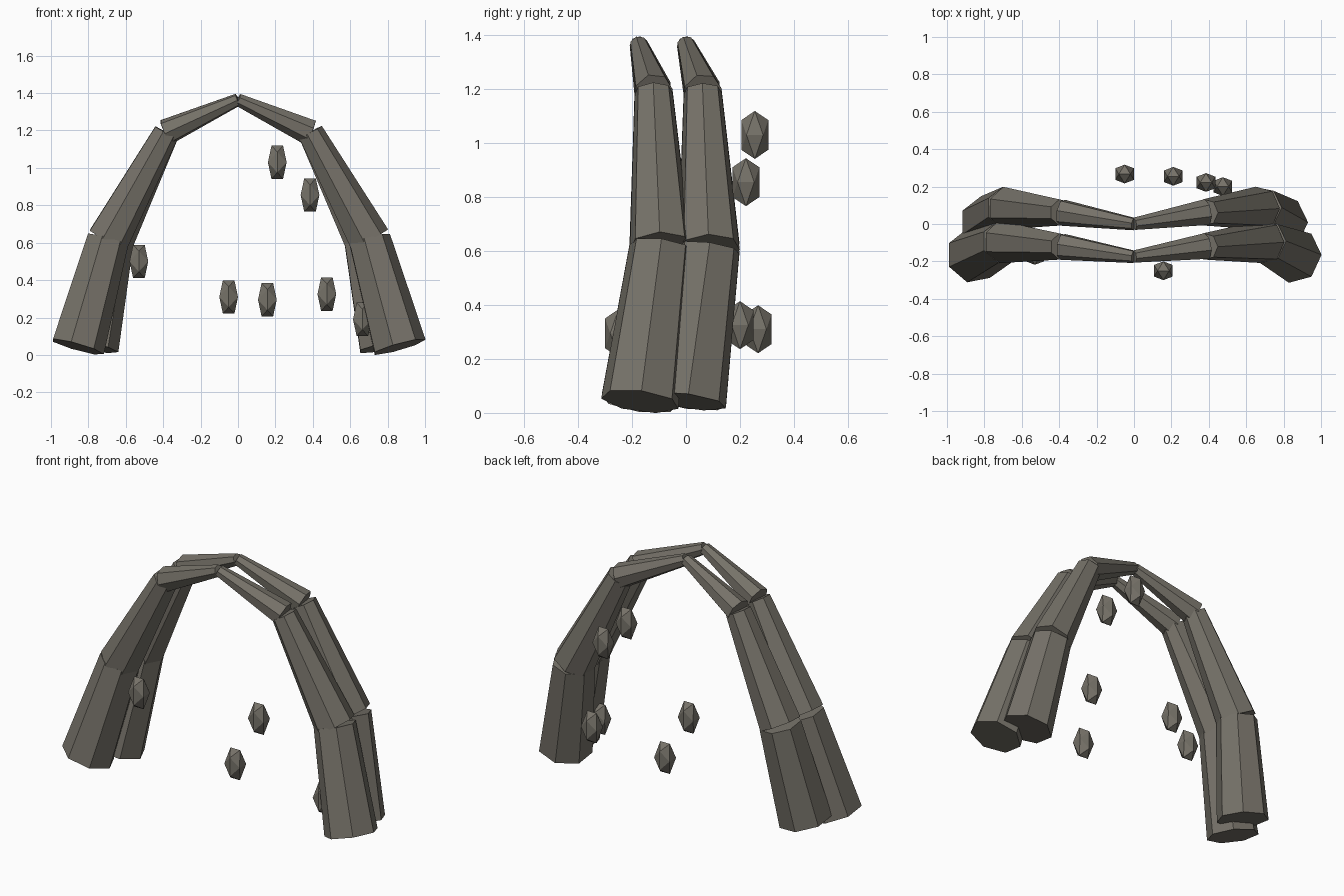
import bpy, bmesh, math
from mathutils import Vector

if "Cube" in bpy.data.objects:
    bpy.data.objects.remove(bpy.data.objects["Cube"])

stone = bpy.data.materials.new("dark_stone")
stone.diffuse_color = (0.18, 0.167, 0.14, 1)
stone.use_nodes = True
stone.node_tree.nodes["Principled BSDF"].inputs["Base Color"].default_value = stone.diffuse_color
SIDES = 7


def finish(name, bm):
    bmesh.ops.recalc_face_normals(bm, faces=bm.faces)
    me = bpy.data.meshes.new(name)
    bm.to_mesh(me)
    bm.free()
    me.materials.append(stone)
    ob = bpy.data.objects.new(name, me)
    bpy.context.collection.objects.link(ob)
    return ob


def tapered_block(name, a, b, ra, rb):
    """Seven-sided tapered prism from a to b, one corner facing +x."""
    a, b = Vector(a), Vector(b)
    axis = (b - a).normalized()
    u = Vector((1, 0, 0))
    u = (u - axis * u.dot(axis)).normalized()
    v = axis.cross(u)
    bm = bmesh.new()
    rings = []
    for c, r in ((a, ra), (b, rb)):
        rings.append([bm.verts.new(c + r * (u * math.cos(t) + v * math.sin(t)))
                      for t in (2 * math.pi * i / SIDES for i in range(SIDES))])
    lo, hi = rings
    for i in range(SIDES):
        j = (i + 1) % SIDES
        bm.faces.new((lo[i], lo[j], hi[j], hi[i]))
    bm.faces.new(lo)
    bm.faces.new(hi)
    finish(name, bm)


# Two arches, each side built from three tapering blocks
radii = (0.148, 0.117, 0.072, 0.034)
arches = {
    "front": ((0.86, -0.17, 0.043), (0.70, -0.095, 0.615),
              (0.385, -0.12, 1.19), (0.0, -0.175, 1.365)),
    "back": ((0.785, 0.005, 0.043), (0.675, 0.085, 0.61),
             (0.385, 0.062, 1.19), (0.0, 0.0, 1.365)),
}
parts = ("lower", "middle", "upper")
for arch, path in arches.items():
    for side, s in (("right", 1), ("left", -1)):
        pts = [(s * x, y, z) for x, y, z in path]
        for i, part in enumerate(parts):
            tapered_block(f"{arch}_{side}_{part}_block", pts[i], pts[i + 1],
                          radii[i], radii[i + 1])

# Floating shards: stretched icosahedra with an edge on top
PHI = (1 + 5 ** 0.5) / 2
shards = [(0.21, 0.255, 1.03), (0.385, 0.222, 0.855), (0.475, 0.2, 0.325),
          (0.665, -0.15, 0.19), (0.157, -0.25, 0.295), (-0.05, 0.267, 0.31),
          (-0.53, -0.168, 0.50)]
for n, (x, y, z) in enumerate(shards):
    bm = bmesh.new()
    for p in (-1, 1):
        for q in (-PHI, PHI):
            for cx, cy, cz in ((p, 0, q), (q, p, 0), (0, q, p)):
                bm.verts.new((x + cx * 0.05 / PHI, y + cy * 0.05 / PHI,
                              z + cz * 0.089 / PHI))
    bmesh.ops.convex_hull(bm, input=bm.verts)
    finish(f"floating_shard_{n + 1}", bm)
